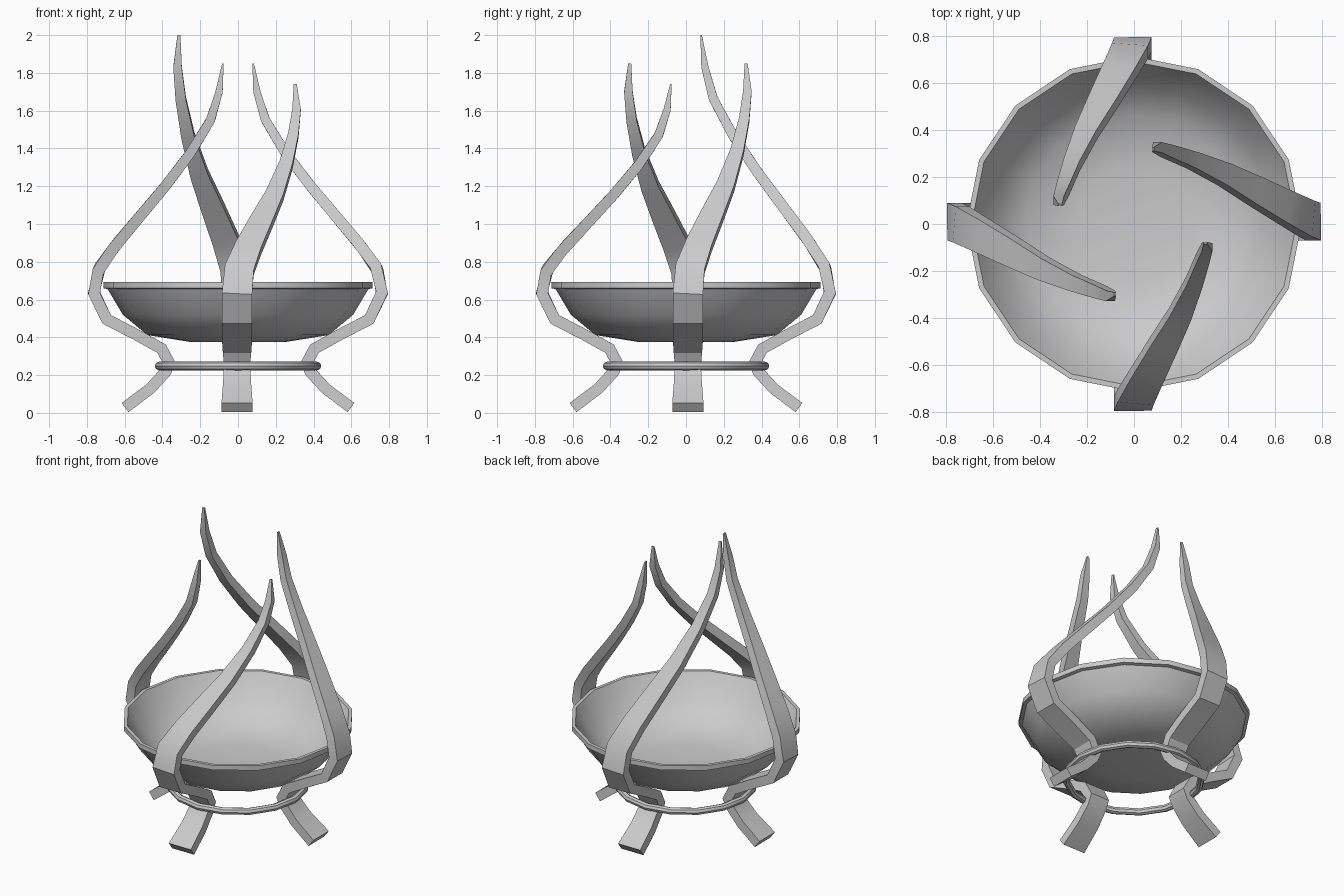
import bpy, bmesh, math
from mathutils import Vector, Matrix

if "Cube" in bpy.data.objects:
    bpy.data.objects.remove(bpy.data.objects["Cube"])


def finish(name, bm, angle=35):
    bmesh.ops.recalc_face_normals(bm, faces=bm.faces)
    me = bpy.data.meshes.new(name)
    bm.to_mesh(me)
    bm.free()
    ob = bpy.data.objects.new(name, me)
    bpy.context.collection.objects.link(ob)
    bpy.ops.object.select_all(action='DESELECT')
    ob.select_set(True)
    bpy.context.view_layer.objects.active = ob
    bpy.ops.object.shade_smooth_by_angle(angle=math.radians(angle))
    return ob


def lathe(name, profile, sides, closed=False):
    bm = bmesh.new()
    vs = [bm.verts.new((r, 0, z)) for r, z in profile]
    edges = [bm.edges.new(p) for p in zip(vs, vs[1:])]
    if closed:
        edges.append(bm.edges.new((vs[-1], vs[0])))
    bmesh.ops.spin(bm, geom=vs + edges, cent=(0, 0, 0), axis=(0, 0, 1),
                   angle=2 * math.pi, steps=sides, use_duplicate=False)
    bmesh.ops.remove_doubles(bm, verts=bm.verts, dist=0.0005)
    return finish(name, bm)


# Fire bowl: outside up, over the rim, then down the inside
lathe("fire_bowl", [(0, .375), (.25, .375), (.48, .412), (.61, .52), (.69, .655),
                    (.712, .66), (.712, .692), (.69, .692), (.665, .65),
                    (.59, .54), (.465, .435), (.25, .40), (0, .395)], 16)

# Support ring holding the legs
lathe("support_ring", [(.418 + .023 * math.cos(a * math.pi / 4),
                        .248 + .023 * math.sin(a * math.pi / 4)) for a in range(8)],
      16, closed=True)

# Leg path: radius, height, width
LEG = [(.598, .028, .165), (.465, .128, .15), (.385, .215, .14), (.363, .262, .14),
       (.405, .34, .15), (.54, .415, .16), (.695, .495, .16), (.762, .635, .16)]
# Flame path: height fraction, radius, sideways drift, width, thickness
FLAME = [(.055, .735, .012, .155, .06), (.165, .645, .06, .14, .06),
         (.30, .515, .13, .12, .058), (.435, .385, .20, .095, .055),
         (.59, .25, .26, .07, .052), (.74, .145, .298, .055, .047),
         (.87, .10, .315, .045, .038), (1, .08, .308, .016, .008)]


def flame_leg(name, turn, top, shift):
    pts = [(Vector((r, shift, z)), w, .06) for r, z, w in LEG]
    pts += [(Vector((r, t + shift, .7 + s * (top - .7))), w, th) for s, r, t, w, th in FLAME]
    bm = bmesh.new()
    prev = None
    for i, (p, w, th) in enumerate(pts):
        d1 = (p - pts[max(i - 1, 0)][0]).normalized()
        d2 = (pts[min(i + 1, len(pts) - 1)][0] - p).normalized()
        d = (d1 + d2).normalized()
        side = Vector((0, 1, 0))
        side = (side - d * side.dot(d)).normalized()
        out = d.cross(side)
        # widen the joint so the strap keeps its thickness round bends
        miter = 1
        if 0 < i < len(pts) - 1:
            miter = 1 / max(.7, d.dot(d1))
        ring = [bm.verts.new(p + side * (w / 2 * a) + out * (th / 2 * miter * b))
                for a, b in ((1, 1), (-1, 1), (-1, -1), (1, -1))]
        if prev:
            for k in range(4):
                bm.faces.new((prev[k], prev[k - 1], ring[k - 1], ring[k]))
        else:
            bm.faces.new(ring)
        prev = ring
    bm.faces.new(prev)
    bm.transform(Matrix.Rotation(math.radians(turn), 4, 'Z'))
    return finish(name, bm, 30)


# Four legs that rise into flames of different heights
flame_leg("right_flame_leg", 0, 1.85, .01)
flame_leg("back_flame_leg", 90, 2.0, .005)
flame_leg("left_flame_leg", 180, 1.85, -.01)
flame_leg("front_flame_leg", 270, 1.74, -.005)
